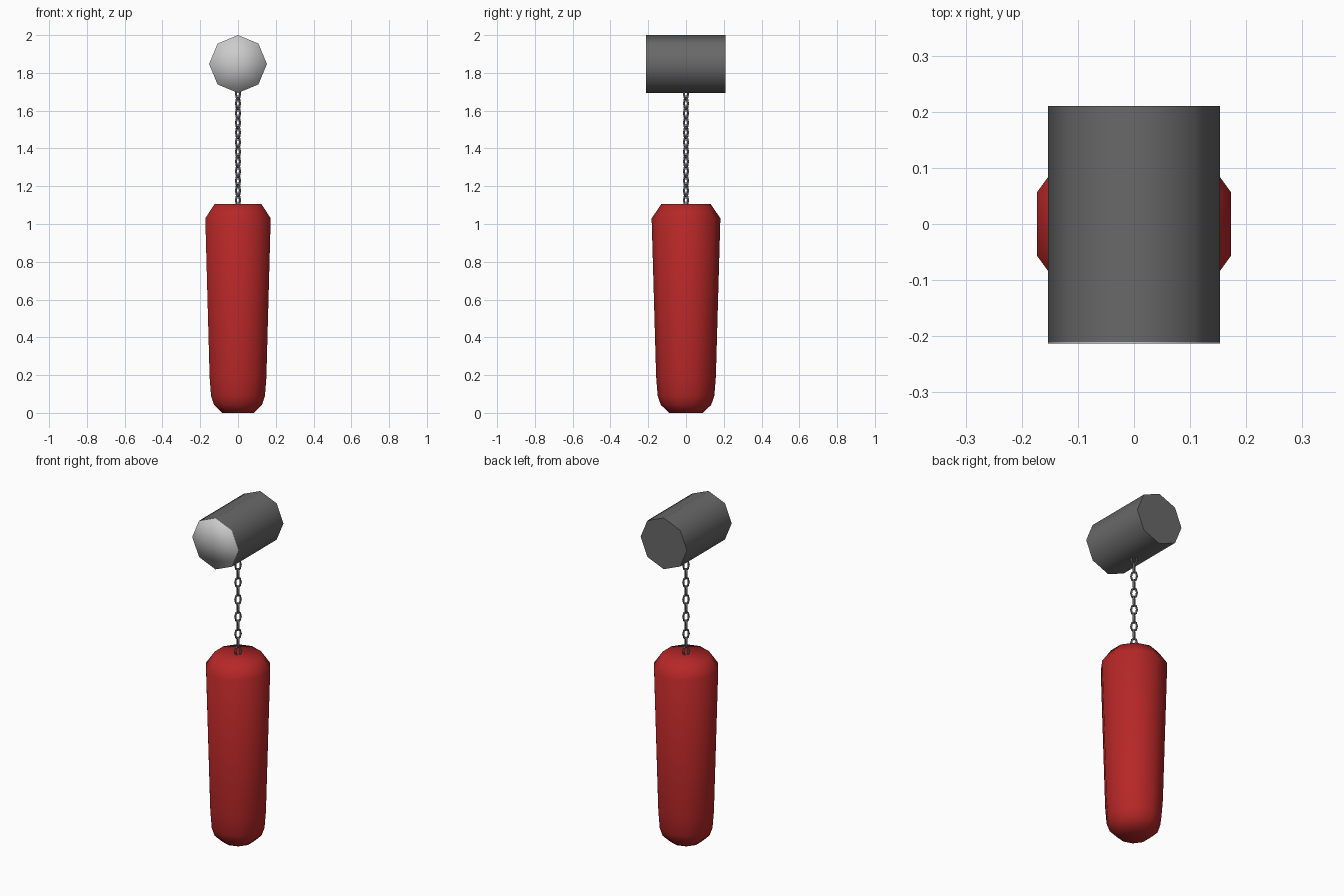
import bpy, bmesh, math
from mathutils import Matrix, Vector

if "Cube" in bpy.data.objects:
    bpy.data.objects.remove(bpy.data.objects["Cube"])


def material(name, rgb):
    m = bpy.data.materials.new(name)
    m.diffuse_color = (*rgb, 1)
    m.use_nodes = True
    m.node_tree.nodes["Principled BSDF"].inputs["Base Color"].default_value = m.diffuse_color
    return m


RED = material("red leather", (0.47, 0.02, 0.02))
GREY = material("dark grey metal", (0.14, 0.14, 0.14))
CHAIN = material("chain grey", (0.14, 0.14, 0.15))
LIGHT = material("light grey", (0.6, 0.6, 0.6))


def make(name, bm, mat, smooth=True):
    bmesh.ops.recalc_face_normals(bm, faces=bm.faces)
    me = bpy.data.meshes.new(name)
    bm.to_mesh(me)
    bm.free()
    for p in me.polygons:
        p.use_smooth = smooth
    me.materials.append(mat)
    ob = bpy.data.objects.new(name, me)
    bpy.context.collection.objects.link(ob)
    return ob


def smooth_by_angle(ob, degrees):
    bpy.ops.object.select_all(action='DESELECT')
    ob.select_set(True)
    bpy.context.view_layer.objects.active = ob
    bpy.ops.object.shade_smooth_by_angle(angle=math.radians(degrees))


def bridge(bm, a, b):
    n = len(a)
    for i in range(n):
        bm.faces.new((a[i], a[(i + 1) % n], b[(i + 1) % n], b[i]))


# Punching bag: ten-sided lathe, corners on the y axis
bm = bmesh.new()
rings = []
for r, z in [(0.089, 0), (0.133, 0.042), (0.15, 0.09), (0.158, 0.19),
             (0.182, 1.03), (0.131, 1.105)]:
    rings.append([bm.verts.new((r * math.cos(a), r * math.sin(a), z))
                  for a in (math.pi / 2 + math.tau * i / 10 for i in range(10))])
for a, b in zip(rings, rings[1:]):
    bridge(bm, a, b)
bm.faces.new(rings[0])
bm.faces.new(rings[-1])
make("bag", bm, RED)

# Chain: long links, alternately turned a quarter
bm = bmesh.new()
LINKS, Z0, Z1 = 12, 1.10, 1.715
step = (Z1 - Z0) / LINKS
for k in range(LINKS):
    turn = Matrix.Rotation(math.radians(45 + 90 * (k % 2)), 3, 'Z')
    centre = Vector((0, 0, Z0 + step * (k + 0.5)))
    loops = []
    for i in range(8):
        t = math.tau * i / 8
        mid = Vector((0.015 * math.cos(t), 0, 0.030 * math.sin(t)))
        out = Vector((math.cos(t), 0, math.sin(t)))
        loops.append([bm.verts.new(centre + turn @ (
            mid + out * 0.006 * math.cos(u) + Vector((0, 0.006 * math.sin(u), 0))))
            for u in (math.tau * j / 5 for j in range(5))])
    for i in range(8):
        bridge(bm, loops[i], loops[(i + 1) % 8])
make("chain", bm, CHAIN)

# Overhead beam: eight-sided drum lying along y, corner on top
place = Matrix.Translation((0, 0, 1.847)) @ Matrix.Rotation(math.pi / 2, 4, 'X')
bm = bmesh.new()
bmesh.ops.create_cone(bm, cap_ends=True, segments=8, radius1=0.153,
                      radius2=0.153, depth=0.42, matrix=place)
smooth_by_angle(make("beam", bm, GREY), 60)

# Pale plate on the front end, soft shaded from its centre
bm = bmesh.new()
bmesh.ops.create_cone(bm, cap_ends=True, cap_tris=True, segments=8,
                      radius1=0.153, radius2=0.153, depth=0.004,
                      matrix=Matrix.Translation((0, -0.211, 0)) @ place)
make("beam_end_plate", bm, LIGHT)
